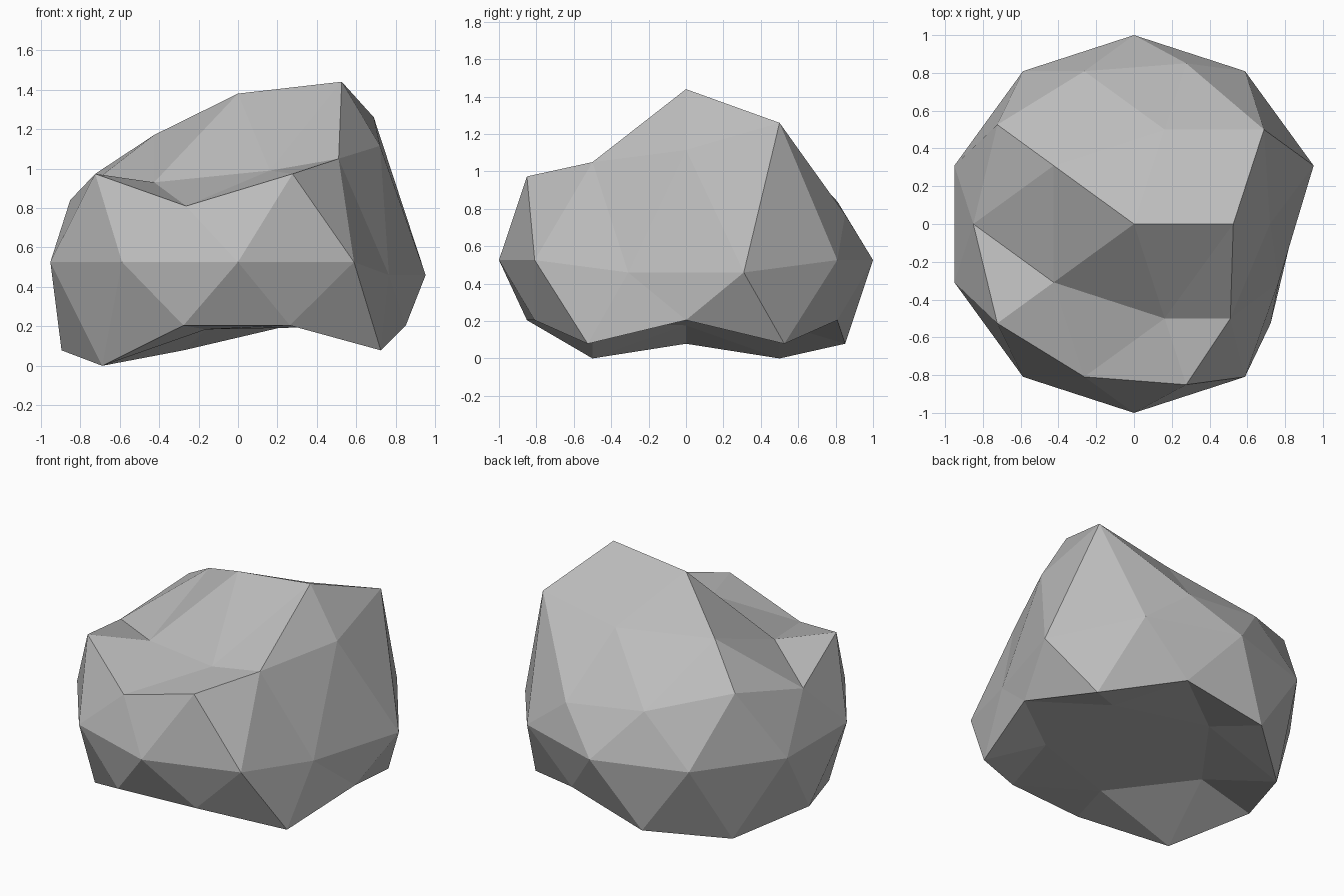
import bpy
import bmesh
from mathutils import Vector

cube = bpy.data.objects.get("Cube")
if cube:
    bpy.data.objects.remove(cube, do_unlink=True)

LIFT = 0.526  # height of the boulder's equator above the ground


def make_material(name, colour):
    mat = bpy.data.materials.new(name)
    mat.use_nodes = True
    mat.diffuse_color = colour
    mat.node_tree.nodes["Principled BSDF"].inputs["Base Color"].default_value = colour
    return mat


def push(bm, spot, z, x=None):
    """Move the vertex nearest to spot to a new height, and optionally a new x."""
    spot = Vector(spot)
    vert = min(bm.verts, key=lambda v: (v.co - spot).length)
    vert.co.z = z
    if x is not None:
        vert.co.x = x


# Boulder blank: low-poly sphere
bm = bmesh.new()
bmesh.ops.create_icosphere(bm, subdivisions=2, radius=1.0)
bmesh.ops.translate(bm, verts=bm.verts, vec=(0, 0, LIFT))

# Hollow underside: the lowest cap is pressed up nearly level
for vert in [v for v in bm.verts if v.co.z < -0.2]:
    vert.co.z = 0.188 + 0.02 * vert.co.x

# Chipped lower rim
for spot in ((-0.28, -0.85, 0.08), (0.26, -0.81, 0), (0.26, 0.81, 0), (0.85, 0, 0)):
    push(bm, spot, 0.205)

# Sloping crown, with a notch at the front
crown = [
    ((0, 0, 1.53), 1.38),
    ((0.53, 0, 1.38), 1.44),
    ((-0.43, 0.31, 1.38), 1.17),
    ((-0.43, -0.31, 1.38), 0.93),
    ((0.16, 0.5, 1.38), 1.16),
    ((0.16, -0.5, 1.38), 0.99),
    ((0.69, 0.5, 1.05), 1.26),
    ((-0.26, 0.81, 1.05), 0.84),
    ((-0.26, -0.81, 1.05), 0.81),
    ((-0.85, 0, 1.05), 0.84),
    ((0.28, 0.85, 0.97), 0.77),
]
for spot, z in crown:
    push(bm, spot, z)

# Sheared flat side
push(bm, (0.69, -0.5, 1.05), 1.05, 0.51)
push(bm, (0.89, 0, 0.97), 1.115, 0.72)
push(bm, (0.95, -0.31, 0.53), 0.46, 0.765)
push(bm, (0.95, 0.31, 0.53), 0.46)

mesh = bpy.data.meshes.new("boulder")
bm.to_mesh(mesh)
bm.free()
mesh.materials.append(make_material("stone grey", (0.5, 0.5, 0.5, 1.0)))
mesh.shade_flat()
boulder = bpy.data.objects.new("boulder", mesh)
bpy.context.collection.objects.link(boulder)
